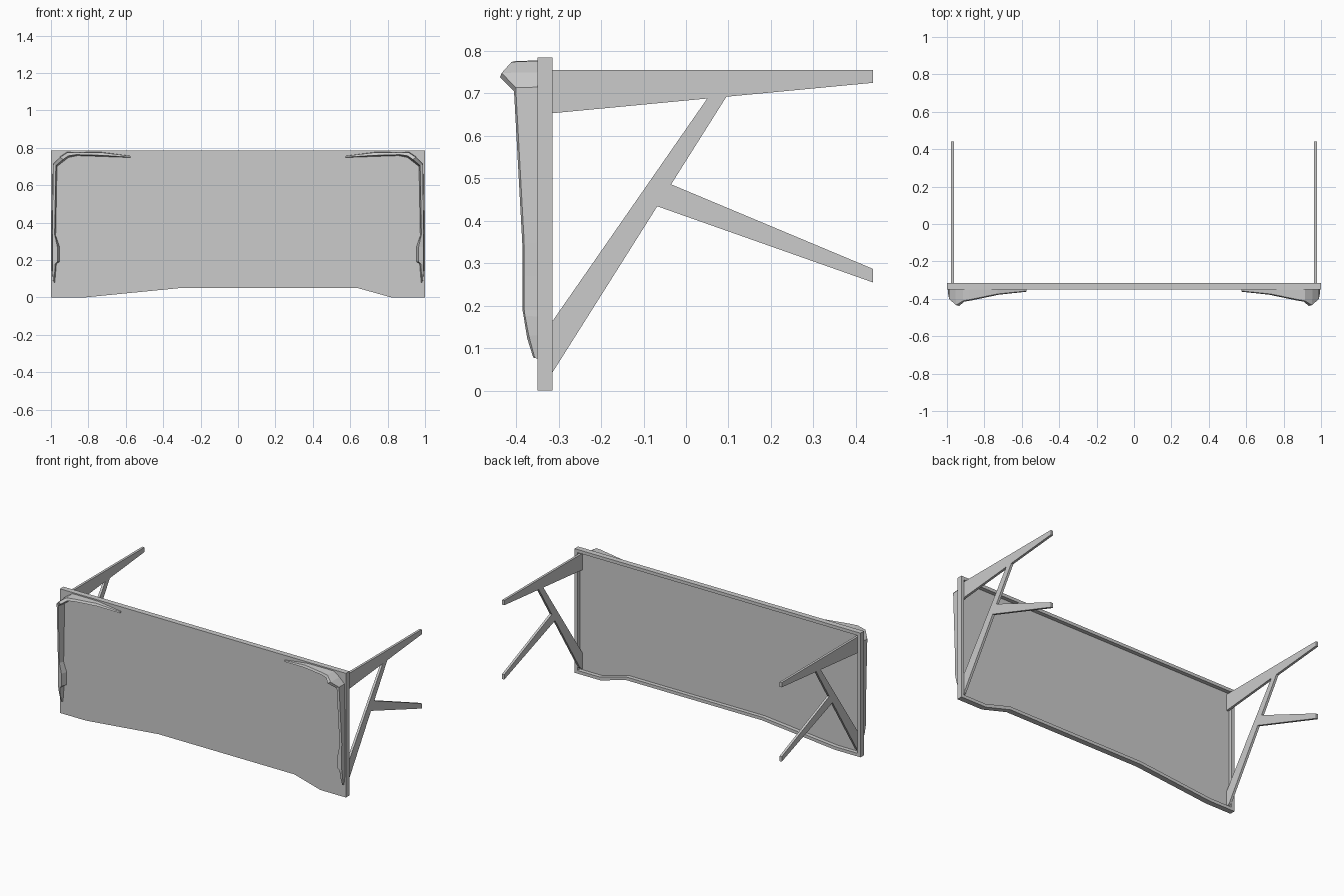
import bpy, bmesh
from mathutils import Vector

if "Cube" in bpy.data.objects:
    bpy.data.objects.remove(bpy.data.objects["Cube"])


def finish(bm, name):
    bmesh.ops.recalc_face_normals(bm, faces=bm.faces)
    me = bpy.data.meshes.new(name)
    bm.to_mesh(me)
    bm.free()
    ob = bpy.data.objects.new(name, me)
    bpy.context.collection.objects.link(ob)
    return ob


def prism(bm, pts, offset):
    """Extrude a flat outline by offset; returns the end face."""
    face = bm.faces.new([bm.verts.new(p) for p in pts])
    ret = bmesh.ops.extrude_face_region(bm, geom=[face], use_keep_orig=True)
    end = [g for g in ret["geom"] if isinstance(g, bmesh.types.BMFace)][0]
    bmesh.ops.translate(bm, verts=end.verts, vec=offset)
    return end


# Board: front sheet with a raised rim around a recessed back
outline = [(-1, 0), (-0.82, 0), (-0.31, 0.05), (0.64, 0.05), (0.82, 0), (1, 0),
           (1, 0.785), (-1, 0.785)]
bm = bmesh.new()
back = prism(bm, [(x, -0.35, z) for x, z in outline], (0, 0.035, 0))
bmesh.ops.recalc_face_normals(bm, faces=bm.faces)
bmesh.ops.inset_region(bm, faces=[back], thickness=0.02, use_even_offset=True)
floor = bmesh.ops.extrude_face_region(bm, geom=[back])["geom"]
bmesh.ops.delete(bm, geom=[back], context='FACES')
bmesh.ops.translate(bm, verts=[g for g in floor if isinstance(g, bmesh.types.BMVert)],
                    vec=(0, -0.025, 0))
finish(bm, "board")

# Rear braces, one set per side, as (y, z) outlines
braces = {
    "top_arm": [(-0.34, 0.755), (0.44, 0.755), (0.44, 0.725), (-0.34, 0.651)],
    "diagonal_strut": [(-0.34, 0.127), (-0.315, 0.163), (0.05, 0.688), (0.06, 0.70),
                       (0.10, 0.70), (0.095, 0.692), (-0.315, 0.042), (-0.34, 0.025)],
    "lower_arm": [(-0.07, 0.435), (-0.04, 0.488), (0.44, 0.287), (0.44, 0.255)],
}
for side, label in ((-1, "left"), (1, "right")):
    for part, pts in braces.items():
        bm = bmesh.new()
        prism(bm, [(side * 0.963, y, z) for y, z in pts], (side * 0.015, 0, 0))
        finish(bm, f"{part}_{label}")

# Corner guards: sections of outer x,z / inner x,z / front y, lofted round the corner
sections = [
    (0.575, 0.757, 0.575, 0.747, -0.362),
    (0.73, 0.777, 0.72, 0.752, -0.378),
    (0.88, 0.778, 0.86, 0.757, -0.408),
    (0.915, 0.777, 0.905, 0.748, -0.415),
    (0.955, 0.75, 0.925, 0.733, -0.438),
    (0.99, 0.715, 0.967, 0.70, -0.405),
    (0.995, 0.35, 0.974, 0.33, -0.385),
    (0.995, 0.27, 0.953, 0.27, -0.385),
    (0.995, 0.19, 0.953, 0.19, -0.385),
    (0.995, 0.175, 0.97, 0.18, -0.383),
    (0.993, 0.13, 0.975, 0.12, -0.374),
    (0.987, 0.076, 0.978, 0.08, -0.36),
]
for side, label in ((-1, "left"), (1, "right")):
    bm = bmesh.new()
    rings = []
    for ox, oz, ix, iz, fy in sections:
        o, i = Vector((ox * side, -0.345, oz)), Vector((ix * side, -0.345, iz))
        ring = [o.copy(), o.lerp(i, 0.1), o.lerp(i, 0.7), i.copy()]
        ring[1].y, ring[2].y = fy + 0.004, fy
        rings.append([bm.verts.new(p) for p in ring])
    for a, b in zip(rings, rings[1:]):
        for k in range(4):
            n = (k + 1) % 4
            bm.faces.new((a[k], a[n], b[n], b[k]))
    bm.faces.new(rings[0])
    bm.faces.new(rings[-1])
    finish(bm, f"corner_guard_{label}")
